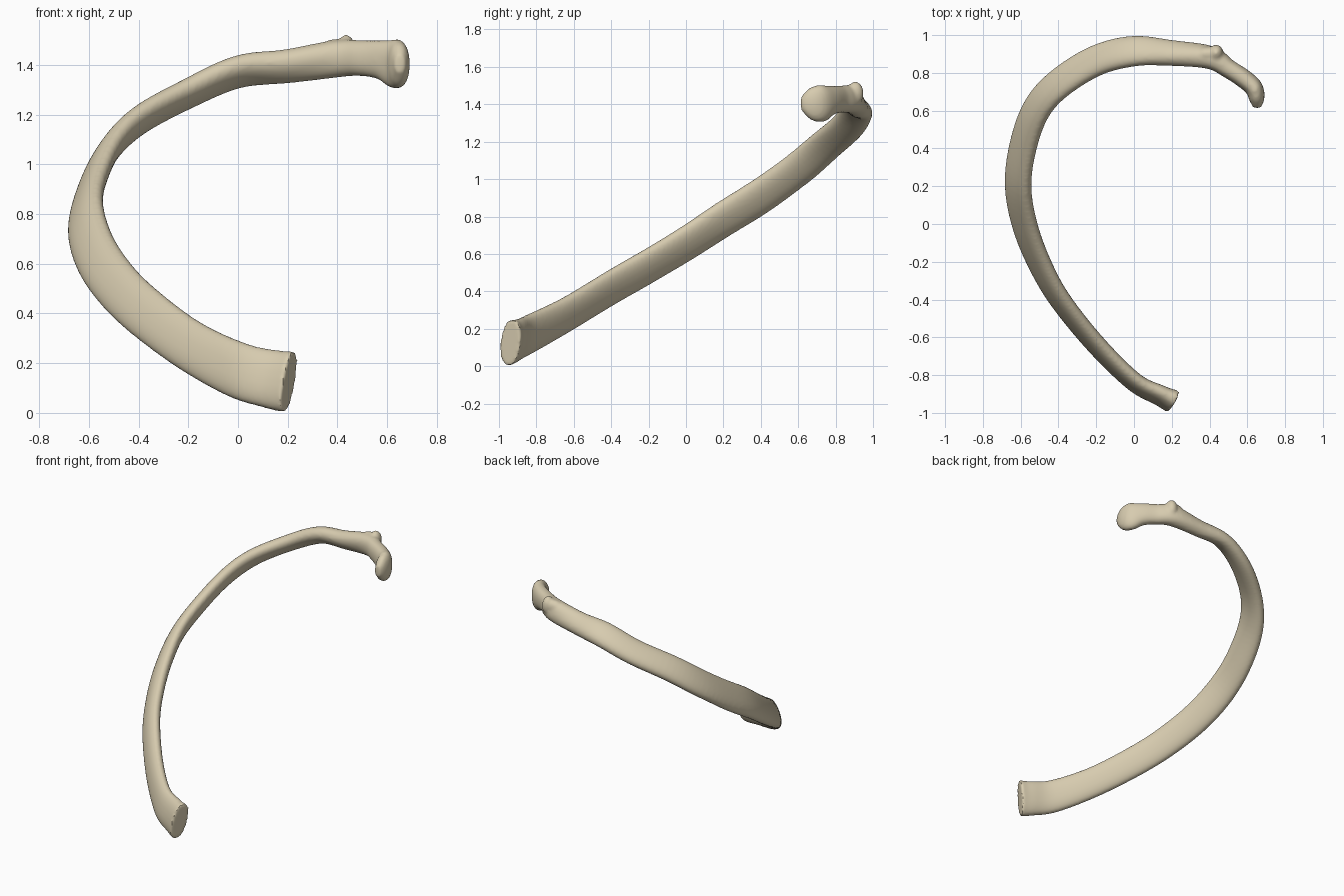
import bpy, bmesh, math
from mathutils import Vector, Matrix

if "Cube" in bpy.data.objects:
    bpy.data.objects.remove(bpy.data.objects["Cube"], do_unlink=True)

bone = bpy.data.materials.new("ivory bone")
bone.use_nodes = True
color = (0.68, 0.60, 0.43, 1)
bone.diffuse_color = color
bone.node_tree.nodes["Principled BSDF"].inputs["Base Color"].default_value = color

# Shaft stations: x, y, z, half width, half thickness, inward lean in degrees
STATIONS = [
    (.207, -.94, .125, .126, .06, 11),
    (.14, -.908, .135, .12, .05, 11),
    (0, -.835, .172, .113, .045, 12),
    (-.2, -.64, .275, .103, .045, 16),
    (-.393, -.4, .42, .103, .045, 20),
    (-.505, -.2, .535, .104, .046, 25),
    (-.58, 0, .655, .105, .047, 29),
    (-.613, .2, .785, .105, .047, 32),
    (-.59, .4, .91, .103, .047, 36),
    (-.52, .6, 1.055, .098, .047, 42),
    (-.4, .74, 1.175, .093, .048, 50),
    (-.2, .865, 1.285, .09, .05, 57),
    (0, .915, 1.372, .088, .052, 58),
    (.2, .905, 1.395, .075, .056, 45),
    (.4, .882, 1.425, .075, .06, 12),
    (.5, .822, 1.427, .072, .05, 0),
    (.58, .77, 1.42, .08, .05, 0),
    (.635, .72, 1.405, .1, .048, 0),
    (.65, .66, 1.405, .082, .04, 0),
    (.65, .615, 1.405, .035, .02, 0),
]
STEPS, SIDES = 6, 24


def catmull(values, i, t):
    a, b, c, d = (Vector(values[min(max(i + k, 0), len(values) - 1)])
                  for k in (-1, 0, 1, 2))
    return (b * 2 + (c - a) * t + (a * 2 - b * 5 + c * 4 - d) * t * t
            + (b * 3 - a - c * 3 + d) * t ** 3) / 2


rows = [catmull(STATIONS, i, s / STEPS)
        for i in range(len(STATIONS) - 1) for s in range(STEPS)]
rows.append(Vector(STATIONS[-1]))
path = [Vector(r[:3]) for r in rows]

# Loft flattened oval sections along the path
bm = bmesh.new()
rings = []
for i, row in enumerate(rows):
    tangent = (path[min(i + 1, len(path) - 1)] - path[max(i - 1, 0)]).normalized()
    inward = tangent.cross(Vector((0, 0, 1))).normalized()
    up = inward.cross(tangent)
    lean = math.radians(row[5])
    wide = up * math.cos(lean) + inward * math.sin(lean)
    thin = inward * math.cos(lean) - up * math.sin(lean)
    ring = []
    for k in range(SIDES):
        a = math.tau * k / SIDES
        c, s = math.cos(a), math.sin(a)
        ring.append(bm.verts.new(
            path[i] + wide * row[3] * math.copysign(abs(c) ** .9, c)
            + thin * row[4] * math.copysign(abs(s) ** .9, s)))
    rings.append(ring)
for r0, r1 in zip(rings, rings[1:]):
    for k in range(SIDES):
        n = (k + 1) % SIDES
        bm.faces.new((r0[k], r0[n], r1[n], r1[k]))
bm.faces.new(rings[0][::-1])
bm.faces.new(rings[-1])

# Tubercle on the upper back of the neck
for center, size in (((.435, .905, 1.458), (.038, .045, .064)),
                     ((.39, .9, 1.455), (.06, .04, .05))):
    bmesh.ops.create_icosphere(bm, subdivisions=3, radius=1,
                               matrix=Matrix.LocRotScale(center, None, size))

bmesh.ops.recalc_face_normals(bm, faces=bm.faces)
mesh = bpy.data.meshes.new("rib_bone")
bm.to_mesh(mesh)
bm.free()
mesh.materials.append(bone)
rib = bpy.data.objects.new("rib_bone", mesh)
bpy.context.collection.objects.link(rib)

# Fuse shaft, head and tubercle into one soft surface
remesh = rib.modifiers.new("fuse", "REMESH")
remesh.mode = "VOXEL"
remesh.voxel_size = .01
remesh.use_smooth_shade = True
smooth = rib.modifiers.new("soften", "SMOOTH")
smooth.factor = .5
smooth.iterations = 5

bpy.context.view_layer.objects.active = rib
rib.select_set(True)
bpy.ops.object.modifier_apply(modifier="fuse")
bpy.ops.object.modifier_apply(modifier="soften")
bpy.ops.object.shade_smooth_by_angle(angle=math.radians(40))
